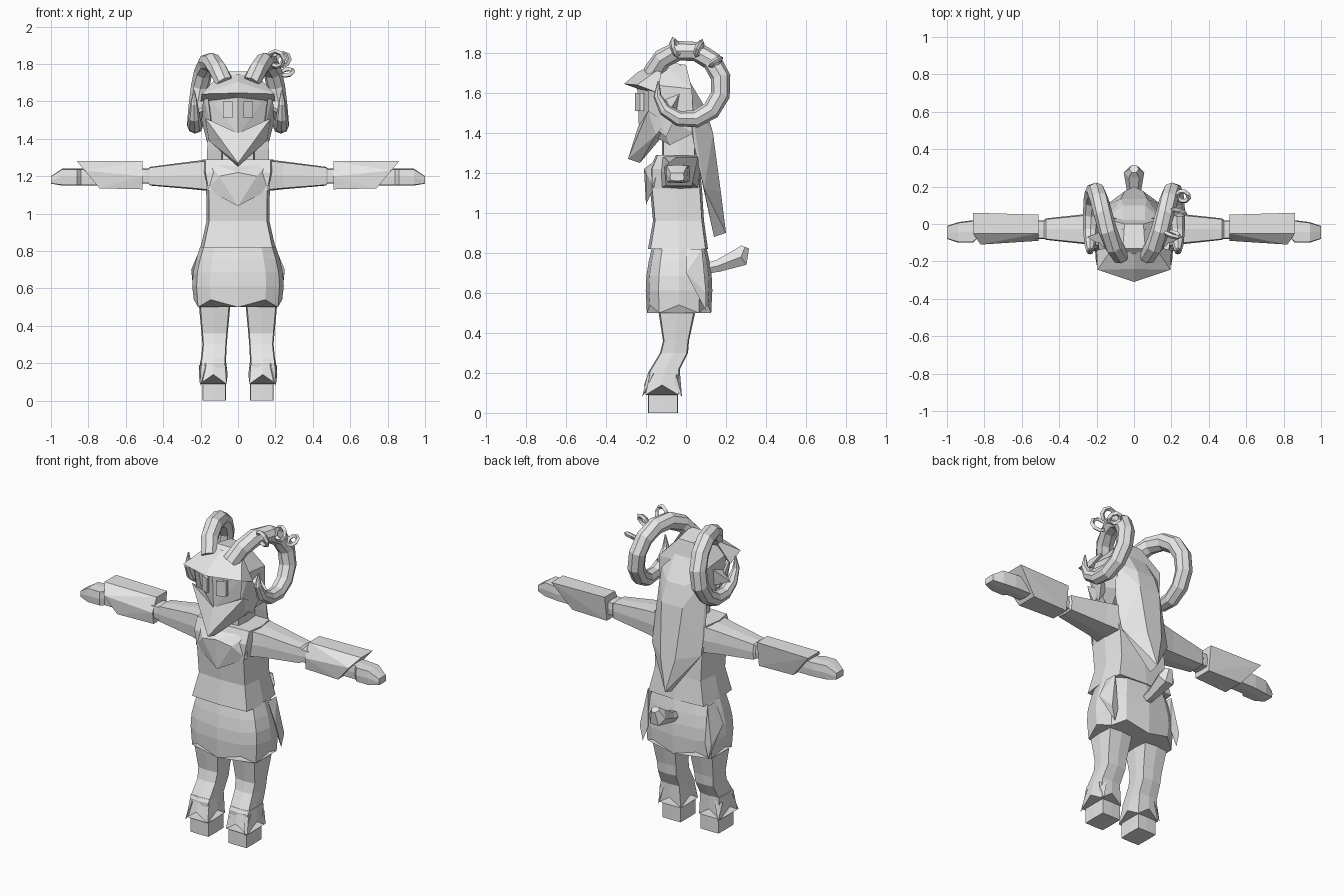
import bpy
import bmesh
from math import cos, sin, pi, radians, copysign
from mathutils import Vector

cube = bpy.data.objects.get("Cube")
if cube:
    bpy.data.objects.remove(cube, do_unlink=True)

grey = bpy.data.materials.new("plain_grey")
grey.use_nodes = True
grey.diffuse_color = (.8, .8, .8, 1)
grey.node_tree.nodes["Principled BSDF"].inputs["Base Color"].default_value = grey.diffuse_color


def finish(name, bm, mirror):
    """Turn a bmesh into a flat shaded object, mirrored across x if asked."""
    bmesh.ops.recalc_face_normals(bm, faces=bm.faces)
    mesh = bpy.data.meshes.new(name)
    bm.to_mesh(mesh)
    bm.free()
    mesh.materials.append(grey)
    part = bpy.data.objects.new(name, mesh)
    bpy.context.collection.objects.link(part)
    if mirror:
        modifier = part.modifiers.new("mirror", 'MIRROR')
        modifier.use_mirror_merge = False


def hull(name, points, mirror=True, symmetric=False):
    """Faceted convex part; symmetric joins both sides into one body."""
    bm = bmesh.new()
    for x, y, z in points:
        bm.verts.new((x, y, z))
        if symmetric and x:
            bm.verts.new((-x, y, z))
    bmesh.ops.convex_hull(bm, input=bm.verts)
    loose = [vert for vert in bm.verts if not vert.link_faces]
    bmesh.ops.delete(bm, geom=loose, context='VERTS')
    bmesh.ops.dissolve_limit(bm, angle_limit=radians(1), verts=bm.verts, edges=bm.edges)
    finish(name, bm, mirror and not symmetric)


def loft(name, rings, mirror=True):
    """Skin a row of point rings and cap both ends."""
    bm = bmesh.new()
    rows = [[bm.verts.new(point) for point in points] for points in rings]
    for low, high in zip(rows, rows[1:]):
        for i in range(len(low)):
            bm.faces.new((low[i - 1], low[i], high[i], high[i - 1]))
    bm.faces.new(rows[0])
    bm.faces.new(rows[-1])
    finish(name, bm, mirror)


def ring(at, left, right, front, back, sides=8, power=.25, zigzag=0):
    """Level rounded-box section; zigzag lowers every second point into a tip."""
    def squared(value):
        return copysign(abs(value) ** power, value) if abs(value) > .001 else 0

    points = []
    for i in range(sides):
        angle = 2 * pi * i / sides
        points.append(Vector(((left + right + squared(cos(angle)) * (right - left)) / 2,
                              (front + back + squared(sin(angle)) * (back - front)) / 2,
                              at - zigzag * (i % 2))))
    return points


def arm_ring(at, front, back, low, high):
    """Upright section facing along x."""
    return [point.zxy for point in ring(at, front, back, low, high)]


def tube(name, path, radii, sides, mirror=True):
    """Sweep a polygon of changing radius along a path."""
    rings = []
    for i, (point, radius) in enumerate(zip(path, radii)):
        tangent = (path[min(i + 1, len(path) - 1)] - path[max(i - 1, 0)]).normalized()
        across = Vector((1, 0, 0))
        across = (across - tangent * across.dot(tangent)).normalized()
        upward = tangent.cross(across)
        angles = [2 * pi * k / sides for k in range(sides)]
        rings.append([point + radius * (across * cos(a) + upward * sin(a)) for a in angles])
    loft(name, rings, mirror)


# Torso, chest and neck
loft("torso", [ring(height, -half, half, front, back) for height, half, front, back in (
    (.82, .2, -.19, .11), (.96, .168, -.165, .09), (1.12, .17, -.18, .08),
    (1.22, .19, -.18, .07), (1.29, .19, -.15, .06))], mirror=False)
hull("chest", [(.17, -.13, 1.28), (.17, -.16, 1.13), (0, -.2, 1.04),
               (.1, -.2, 1.2), (0, -.21, 1.22)], symmetric=True)
loft("neck", [ring(height, -.09, .09, -.12, .05) for height in (1.2, 1.4)], mirror=False)

# Baggy trousers with a pointed hem
trouser_rings = []
for step in range(5):
    part_way = step / 4
    half = .2 + .045 * sin(pi * (.3 + .7 * part_way))
    trouser_rings.append(ring(.54 + .29 * part_way, -half, half, -.03 - .7 * half, .66 * half - .03,
                              sides=12, power=.7, zigzag=0 if step else .04))
loft("trousers", trouser_rings, mirror=False)
hull("side_flap", [(.2, 0, .82), (.2, .08, .82), (.25, 0, .7), (.24, .1, .6),
                   (.22, .1, .51), (.19, .09, .6)])

# Legs, fur cuffs, spurs and hooves
loft("leg", [ring(height, inner, outer, front, back) for height, inner, outer, front, back in (
    (.12, .07, .19, -.19, -.05), (.2, .065, .2, -.19, -.04), (.3, .06, .19, -.13, .01),
    (.36, .055, .195, -.115, .015), (.52, .04, .21, -.14, .05), (.64, .02, .2, -.15, .07))])
loft("fur_cuff", [ring(.14, .055, .21, -.21, -.03, zigzag=.05),
                  ring(.22, .065, .2, -.18, -.03)])
loft("hoof", [ring(height, .065, .19, -.19, -.04, power=.08) for height in (0, .16)])
hull("spur", [(.2, -.02, .08), (.17, -.03, .2), (.21, -.05, .19), (.2, -.06, .13)])
hull("front_tuft", [(.2, -.22, .08), (.17, -.19, .2), (.2, -.16, .2), (.18, -.19, .12)])

# Arms, sleeves and hands
loft("upper_arm", [arm_ring(.15, -.13, .07, 1.12, 1.29), arm_ring(.24, -.11, .055, 1.13, 1.28),
                   arm_ring(.47, -.085, .03, 1.15, 1.25), arm_ring(.48, -.08, .02, 1.16, 1.24),
                   arm_ring(.53, -.08, .02, 1.16, 1.24)])
hull("sleeve", [(.51, -.05, 1.28), (.51, .05, 1.28), (.51, -.09, 1.2), (.51, .03, 1.13),
                (.51, -.08, 1.13), (.86, -.05, 1.28), (.86, .06, 1.28), (.82, -.11, 1.23),
                (.74, -.1, 1.135), (.74, .03, 1.135)])
loft("hand", [arm_ring(.7, -.08, .02, 1.15, 1.24), arm_ring(.84, -.08, .02, 1.15, 1.24),
              arm_ring(.86, -.1, .02, 1.15, 1.24), arm_ring(.94, -.1, .01, 1.15, 1.24),
              arm_ring(1, -.08, -.01, 1.16, 1.2)])

# Tail
tail_path = [Vector((0, y, z)) for y, z in ((.09, .72), (.16, .735), (.275, .78), (.295, .83))]
tube("tail", tail_path, (.03, .035, .055, .025), sides=6, mirror=False)

# Head, brow, cheeks, muzzle, eyes and ears
hull("head", [(.16, -.16, 1.64), (0, -.245, 1.64), (.15, -.15, 1.5), (0, -.235, 1.42),
              (.16, .03, 1.62), (.15, .04, 1.4), (.06, -.13, 1.76), (.05, 0, 1.74),
              (.1, -.08, 1.34)], symmetric=True)
hull("brow", [(0, -.31, 1.645), (.195, -.245, 1.64), (.2, -.14, 1.6), (.11, -.12, 1.73),
              (0, -.16, 1.745), (0, -.24, 1.705), (0, -.24, 1.62), (.16, -.2, 1.62)])
hull("cheek", [(.185, -.17, 1.63), (.16, -.19, 1.62), (.195, -.04, 1.5), (.165, -.1, 1.38),
               (.14, -.19, 1.45), (.13, -.08, 1.45)])
hull("muzzle", [(.175, -.19, 1.51), (0, -.24, 1.43), (0, -.29, 1.27), (0, -.23, 1.25),
                (.155, -.15, 1.39), (.17, -.1, 1.45), (0, -.12, 1.38)])
hull("eye", [(x, y + x / 2, z) for x in (.03, .08) for y in (-.27, -.25) for z in (1.51, 1.6)])
hull("ear", [(.15, -.13, 1.56), (.15, -.03, 1.6), (.15, -.05, 1.49), (.25, -.07, 1.53)])

# Long hair tapering to a point
hull("hair", [(.06, -.03, 1.74), (.15, .02, 1.57), (.06, .1, 1.52), (.165, .04, 1.34),
              (.07, .135, 1.4), (.165, .09, 1.12), (.05, .175, 1.1), (0, .2, .9),
              (0, .14, .88)], symmetric=True)


def horn_point(along):
    """Position on the horn's curl, from root at 0 to tip at 1."""
    angle = radians(160 - 350 * along)
    radius = .18 - .04 * along ** 4
    return Vector((.235 - .165 * (1 - along) ** 3, radius * cos(angle), 1.635 + radius * sin(angle)))


# Curled horns
steps = [i / 12 for i in range(13)]
tube("horn", [horn_point(t) for t in steps], [.004 + .046 * (1 - t ** 5) for t in steps], sides=8)

# Rings through the outer edge of the left horn
for along in (.15, .26, .36):
    facing = horn_point(along + .01) - horn_point(along)
    bpy.ops.mesh.primitive_torus_add(
        major_segments=8, minor_segments=4, major_radius=.05 - along / 20, minor_radius=.013,
        location=horn_point(along) + Vector((.07, 0, .02)),
        rotation=facing.to_track_quat('Z', 'Y').to_euler())
    bpy.context.object.name = "horn_ring"
    bpy.context.object.data.materials.append(grey)
